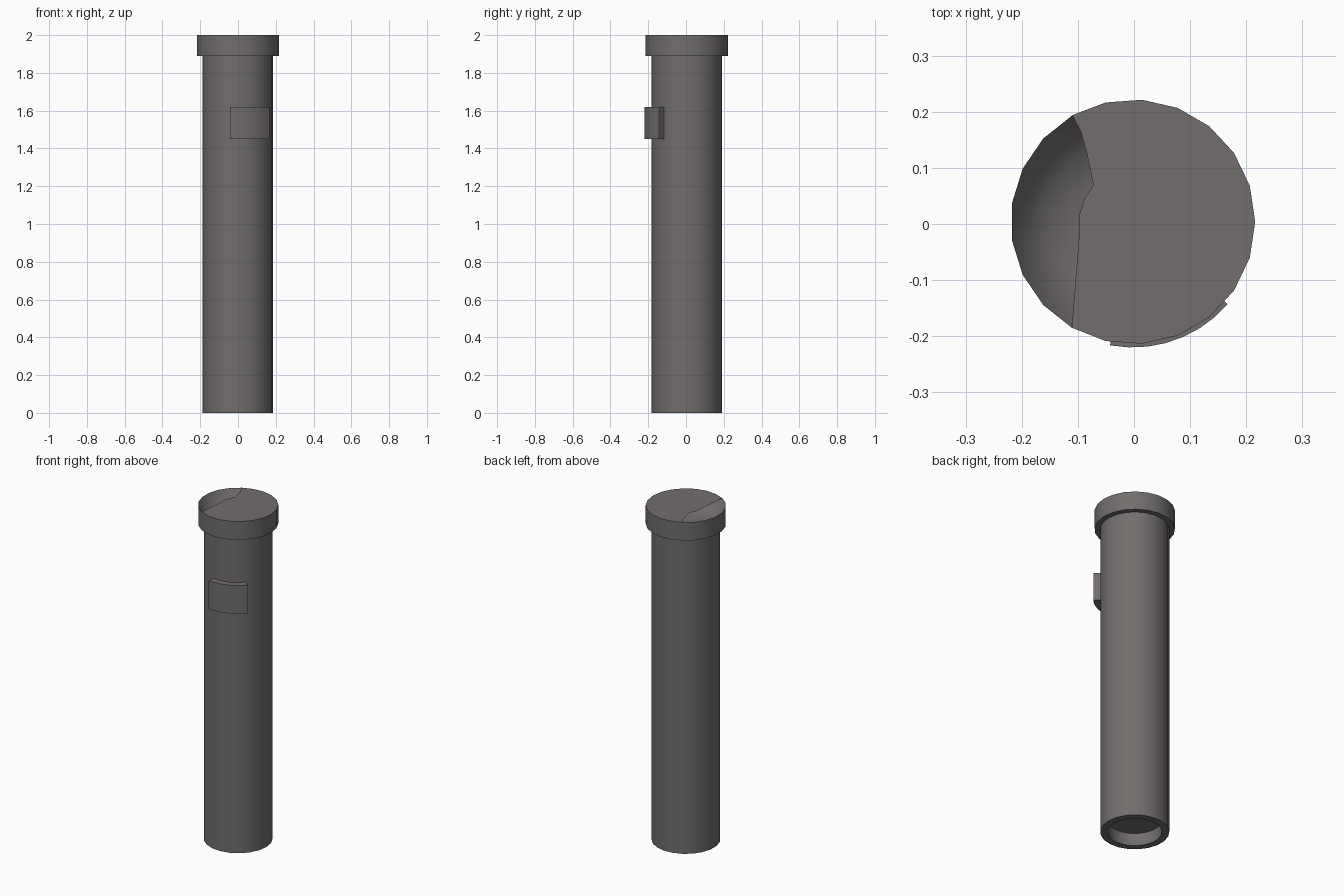
import bpy, bmesh, math

if "Cube" in bpy.data.objects:
    bpy.data.objects.remove(bpy.data.objects["Cube"])

CX, CY, SIDES = -0.002, 0.004, 21
metal = bpy.data.materials.new("dark_warm_grey")
metal.diffuse_color = (0.165, 0.155, 0.151, 1)
metal.use_nodes = True
metal.node_tree.nodes["Principled BSDF"].inputs["Base Color"].default_value = metal.diffuse_color


def finish(name, bm, smooth=True):
    me = bpy.data.meshes.new(name)
    bmesh.ops.recalc_face_normals(bm, faces=bm.faces)
    bm.to_mesh(me)
    bm.free()
    ob = bpy.data.objects.new(name, me)
    bpy.context.collection.objects.link(ob)
    me.materials.append(metal)
    if smooth:
        bpy.ops.object.select_all(action='DESELECT')
        ob.select_set(True)
        bpy.context.view_layer.objects.active = ob
        bpy.ops.object.shade_smooth_by_angle(angle=math.radians(35))
    return ob


def polar(r, a):
    return CX + r * math.cos(a), CY + r * math.sin(a)


def lathe(name, profile, cap_ends=True, closed=False):
    """Revolve (radius, z) points round the tube axis."""
    bm = bmesh.new()
    rings = [[bm.verts.new((*polar(r, 2 * math.pi * i / SIDES), z)) for i in range(SIDES)]
             for r, z in profile]
    pairs = list(zip(rings, rings[1:])) + ([(rings[-1], rings[0])] if closed else [])
    for a, b in pairs:
        for i in range(SIDES):
            j = (i + 1) % SIDES
            bm.faces.new((a[i], a[j], b[j], b[i]))
    if cap_ends:
        bm.faces.new(rings[0])
        bm.faces.new(rings[-1])
    return finish(name, bm)


# Tube with a shallow recess in its foot, flared head and dished top
lathe("tube", [(0.147, 0.075), (0.147, 0), (0.187, 0), (0.187, 1.89),
               (0.218, 1.89), (0.218, 2.0), (0.19, 1.95),
               (0.152, 1.92), (0.096, 1.90)])

# Broken lens plate covering most of the dish
step = 2 * math.pi / SIDES
outer = [polar(0.218, step * i) for i in range(-7, 8) if i < 7]
outer += [(-0.11, 0.194), (-0.095, 0.165), (-0.085, 0.13)]
arc = [polar(0.096, math.pi + math.radians(d)) for d in (-43, -25.7, -8.6, 8.6, 25.7, 43)]
bm = bmesh.new()
pts = outer + arc + [(-0.05, -0.078)]
face = bm.faces.new([bm.verts.new((x, y, 2.0)) for x, y in pts])
bmesh.ops.triangulate(bm, faces=[face])
bmesh.ops.dissolve_limit(bm, angle_limit=0.01, verts=bm.verts, edges=bm.edges)
finish("lens_plate", bm, smooth=False)

# Curved switch plate wrapped round the front
bm = bmesh.new()
rows = []
for k in range(8):
    a = math.radians(-100.5 + 59.5 * k / 7)
    rows.append([bm.verts.new((*polar(r, a), z))
                 for r, z in ((0.18, 1.45), (0.224, 1.45), (0.224, 1.62), (0.18, 1.62))])
for a, b in zip(rows, rows[1:]):
    for i in range(4):
        j = (i + 1) % 4
        bm.faces.new((a[i], a[j], b[j], b[i]))
bm.faces.new(rows[0])
bm.faces.new(rows[-1])
finish("switch_plate", bm)
